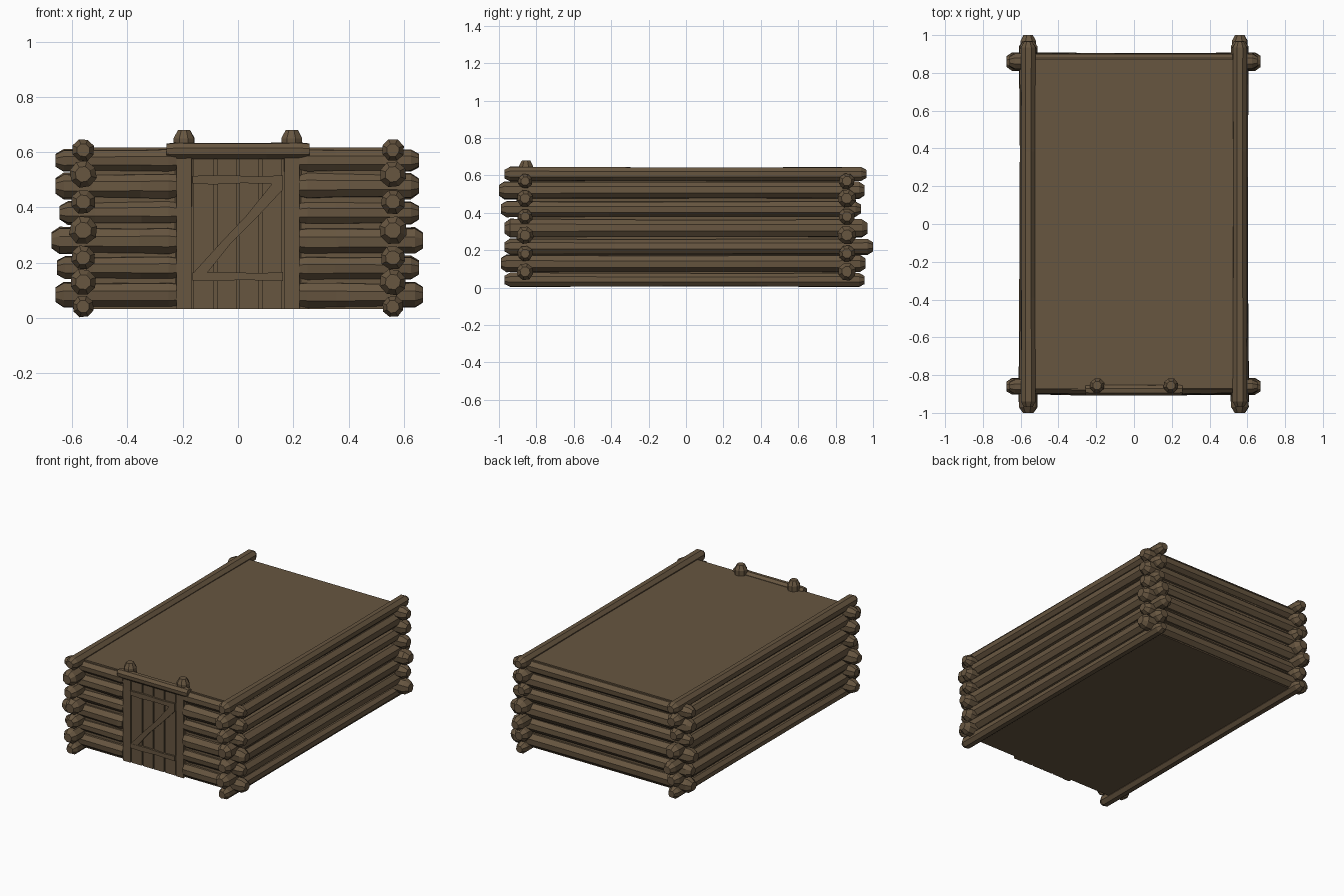
import bpy, bmesh, math, random
from mathutils import Vector

if "Cube" in bpy.data.objects:
    bpy.data.objects.remove(bpy.data.objects["Cube"])

random.seed(4)

wood = bpy.data.materials.new("brown wood")
wood.diffuse_color = (0.135, 0.092, 0.051, 1)
wood.use_nodes = True
wood.node_tree.nodes["Principled BSDF"].inputs["Base Color"].default_value = wood.diffuse_color


def finish(name, bm):
    bmesh.ops.recalc_face_normals(bm, faces=bm.faces)
    mesh = bpy.data.meshes.new(name)
    bm.to_mesh(mesh)
    bm.free()
    mesh.materials.append(wood)
    obj = bpy.data.objects.new(name, mesh)
    bpy.context.collection.objects.link(obj)
    return obj


def log(name, a, b, r0, r1, round_a=True, round_b=True, sides=8, jitter=0.05):
    """Faceted log from a to b with chamfered, slightly irregular ends."""
    a, b = Vector(a), Vector(b)
    axis = (b - a).normalized()
    length = (b - a).length
    u = axis.orthogonal().normalized()
    v = axis.cross(u)
    c = 0.03
    stations = [(0, 0.6 if round_a else 0.88), (c, 1.03 if round_a else 1.0),
                (0.3 * length, 0.97), (0.7 * length, 0.97),
                (length - c, 1.03 if round_b else 1.0), (length, 0.6 if round_b else 0.88)]
    turn = random.uniform(-0.15, 0.15)
    bm = bmesh.new()
    rings = []
    for d, s in stations:
        r = (r0 + (r1 - r0) * d / length) * s
        ring = []
        for i in range(sides):
            t = 2 * math.pi * (i + 0.5) / sides + turn
            k = r * random.uniform(1 - jitter, 1 + jitter)
            ring.append(bm.verts.new(a + axis * d + (u * math.cos(t) + v * math.sin(t)) * k))
        rings.append(ring)
    for p, q in zip(rings, rings[1:]):
        for i in range(sides):
            j = (i + 1) % sides
            bm.faces.new((p[i], p[j], q[j], q[i]))
    bm.faces.new(rings[0])
    bm.faces.new(rings[-1])
    return finish(name, bm)


def prism(name, outline, y0, y1):
    """Flat board: an outline in x and z, given thickness along y."""
    bm = bmesh.new()
    f = [bm.verts.new((x, y0, z)) for x, z in outline]
    k = [bm.verts.new((x, y1, z)) for x, z in outline]
    bm.faces.new(f)
    bm.faces.new(k)
    n = len(f)
    for i in range(n):
        j = (i + 1) % n
        bm.faces.new((f[i], f[j], k[j], k[i]))
    return finish(name, bm)


def board(name, x0, x1, z0, z1, y0, y1):
    return prism(name, [(x0, z0), (x1, z0), (x1, z1), (x0, z1)], y0, y1)


# Solid core: flat top and floor
board("flat_roof_and_floor", -0.555, 0.555, 0.033, 0.616, -0.87, 0.87)

# Side wall logs: height, radius, front end, back end
side_logs = [(0.041, 0.039, -0.97, 0.955), (0.13, 0.047, -0.99, 0.96),
             (0.218, 0.044, -0.97, 1.0), (0.317, 0.050, -0.97, 0.97),
             (0.42, 0.044, -0.99, 0.935), (0.52, 0.048, -1.0, 0.955),
             (0.607, 0.040, -0.97, 0.965)]
for side, x in (("left", -0.56), ("right", 0.56)):
    for z, r, y0, y1 in side_logs:
        log(f"{side}_wall_log", (x, y0, z), (x, y1, z), r, r * 0.97, jitter=0.04)

# Front and back wall logs: height, radius, left end, right end
cross_logs = [(0.085, 0.048, -0.66, 0.67), (0.182, 0.044, -0.655, 0.655),
              (0.28, 0.050, -0.675, 0.67), (0.38, 0.043, -0.645, 0.655),
              (0.477, 0.048, -0.66, 0.655), (0.57, 0.042, -0.66, 0.655)]
for z, r, x0, x1 in cross_logs:
    log("back_wall_log", (x0, 0.86, z), (x1, 0.86, z), r, r)
    log("front_left_log", (x0, -0.86, z), (-0.222, -0.86, z), r * 0.92, r, round_b=False)
    log("front_right_log", (x1, -0.86, z), (0.222, -0.86, z), r * 0.92, r, round_b=False)

# Door posts and lintel
for x in (-0.195, 0.195):
    log("door_post", (x, -0.855, 0.033), (x, -0.855, 0.68), 0.036, 0.039,
        round_a=False, jitter=0.02)
log("door_lintel", (-0.258, -0.88, 0.605), (0.258, -0.88, 0.605), 0.031, 0.031,
    round_a=False, round_b=False, jitter=0.03)

# Door: backing, planks, narrow edge boards
board("door_backing", -0.19, 0.19, 0.033, 0.59, -0.876, -0.85)
for x0, x1 in ((-0.162, -0.086), (-0.076, -0.004), (0.004, 0.076), (0.086, 0.160)):
    board("door_plank", x0, x1, 0.033, 0.585, -0.888, -0.86)
for s in (-1, 1):
    board("door_frame_board", min(s * 0.168, s * 0.222), max(s * 0.168, s * 0.222),
          0.033, 0.59, -0.892, -0.86)

# Door braces: two battens with worn edges and a diagonal
for z in (0.15, 0.5):
    prism("door_batten", [(-0.165, z - 0.014), (-0.09, z - 0.017), (0.02, z - 0.012),
                          (0.163, z - 0.017), (0.163, z + 0.016), (0.07, z + 0.012),
                          (-0.05, z + 0.017), (-0.165, z + 0.014)], -0.9, -0.88)
prism("door_diagonal_brace", [(-0.16, 0.165), (-0.11, 0.165), (-0.03, 0.265), (0.06, 0.355),
                              (0.163, 0.465), (0.163, 0.488), (0.125, 0.488), (0.03, 0.37),
                              (-0.06, 0.275)], -0.899, -0.88)
